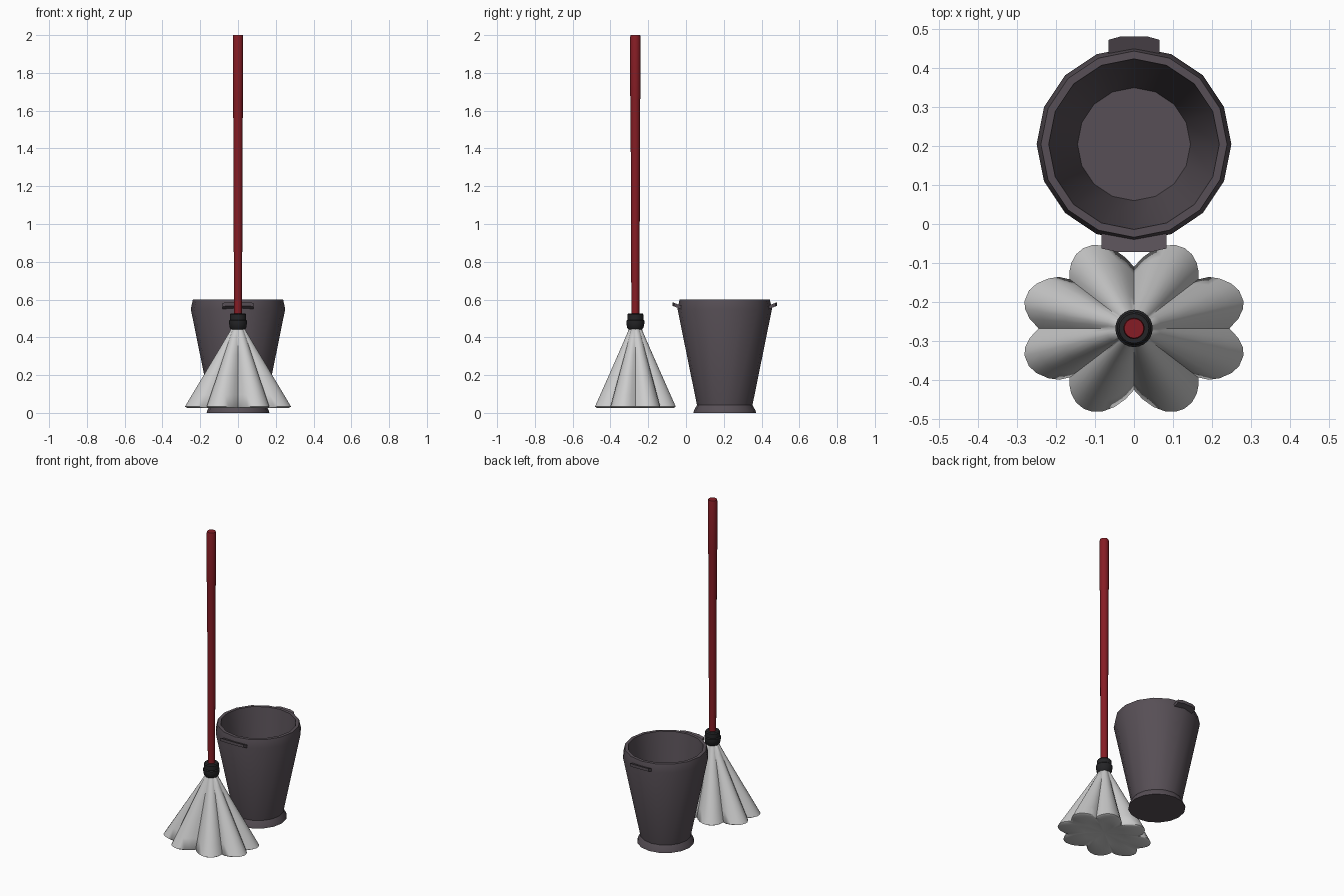
import bpy, bmesh
from math import cos, sin, pi, radians

if "Cube" in bpy.data.objects:
    bpy.data.objects.remove(bpy.data.objects["Cube"])


def material(name, rgb):
    m = bpy.data.materials.new(name)
    m.diffuse_color = (*rgb, 1)
    m.use_nodes = True
    m.node_tree.nodes["Principled BSDF"].inputs["Base Color"].default_value = m.diffuse_color
    return m


def finish(name, bm, loc, mat=None, angle=35):
    bmesh.ops.recalc_face_normals(bm, faces=bm.faces)
    me = bpy.data.meshes.new(name)
    bm.to_mesh(me)
    bm.free()
    ob = bpy.data.objects.new(name, me)
    ob.location = loc
    bpy.context.collection.objects.link(ob)
    if mat:
        me.materials.append(mat)
    bpy.ops.object.select_all(action='DESELECT')
    ob.select_set(True)
    bpy.context.view_layer.objects.active = ob
    bpy.ops.object.shade_smooth_by_angle(angle=radians(angle))
    return ob


def loft(rings):
    """Skin a list of equal-length point rings and cap both ends."""
    bm = bmesh.new()
    vs = [[bm.verts.new(p) for p in r] for r in rings]
    n = len(vs[0])
    for a, b in zip(vs, vs[1:]):
        for i in range(n):
            j = (i + 1) % n
            bm.faces.new((a[i], a[j], b[j], b[i]))
    bm.faces.new(vs[0])
    bm.faces.new(vs[-1])
    return bm


def turned(profile, sides):
    return loft([[(r * cos(2 * pi * i / sides), r * sin(2 * pi * i / sides), z)
                  for i in range(sides)] for r, z in profile])


plum = material("bucket_plum", (0.095, 0.078, 0.092))
red = material("handle_red", (0.24, 0.012, 0.018))
black = material("collar_black", (0.018, 0.018, 0.02))
BUCKET = (0, 0.205, 0)
MOP = (0, -0.268, 0)

# Bucket: flared foot, tapered wall, bevelled rim, hollow inside
finish("bucket", turned([(0.166, 0), (0.163, 0.012), (0.147, 0.042), (0.25, 0.55),
                         (0.239, 0.6), (0.219, 0.6), (0.145, 0.035)], 16), BUCKET, plum)

# Bucket lugs: thin slabs tilted up and outwards, front and back
for name, s, w, tip in (("front_lug", -1, 0.083, 0.28), ("back_lug", 1, 0.065, 0.28)):
    plan = [(-w, 0.222), (w, 0.222), (w, tip - 0.012), (w * 0.5, tip - 0.003),
            (-w * 0.5, tip - 0.003), (-w, tip - 0.012)]
    rings = [[(x, s * y, z + (y - 0.222) * 0.4) for x, y in plan] for z in (0.545, 0.564)]
    finish(name, loft(rings), BUCKET, plum)

# Mop handle: thicker grip above a slimmer pole
finish("mop_handle", turned([(0.021, 0.48), (0.0235, 1.1), (0.0255, 1.66), (0.0275, 1.68),
                             (0.0275, 1.99), (0.025, 2.0)], 16), MOP, red)

# Collar joining handle and mop head
finish("mop_collar", turned([(0.034, 0.44), (0.043, 0.45), (0.048, 0.475), (0.048, 0.488),
                             (0.043, 0.493), (0.043, 0.52), (0.038, 0.527)], 24), MOP, black)

# Mop head: eight-lobed skirt, one quarter of the hem mirrored around
quarter = [(0.245, 0), (0.268, 0.025), (0.28, 0.05), (0.281, 0.07), (0.27, 0.097),
           (0.25, 0.115), (0.22, 0.128), (0.192, 0.132), (0.165, 0.126), (0.166, 0.145),
           (0.161, 0.168), (0.149, 0.19), (0.13, 0.206), (0.107, 0.214), (0.08, 0.213),
           (0.05, 0.202), (0.022, 0.182), (0, 0.158)]
half = quarter + [(-x, y) for x, y in quarter[-2::-1]]
hem = half + [(x, -y) for x, y in half[-2:0:-1]]


def skirt_ring(t, z):
    """Blend from a small circle at the collar (t=0) to the hem (t=1)."""
    out = []
    for x, y in hem:
        d = (x * x + y * y) ** 0.5
        k = 0.03 * (1 - t) / d + t
        out.append((x * k, y * k, z))
    return out


rings = [skirt_ring(t, 0.455 - 0.422 * t) for t in (0, 0.15, 0.35, 0.6, 0.85, 1)]
rings.append(skirt_ring(0.95, 0.027))
rings.append(skirt_ring(0.4, 0.04))
rings.append([(x * 0.05, y * 0.05, 0.045) for x, y in hem])
finish("mop_head", loft(rings), MOP, None, 60)
